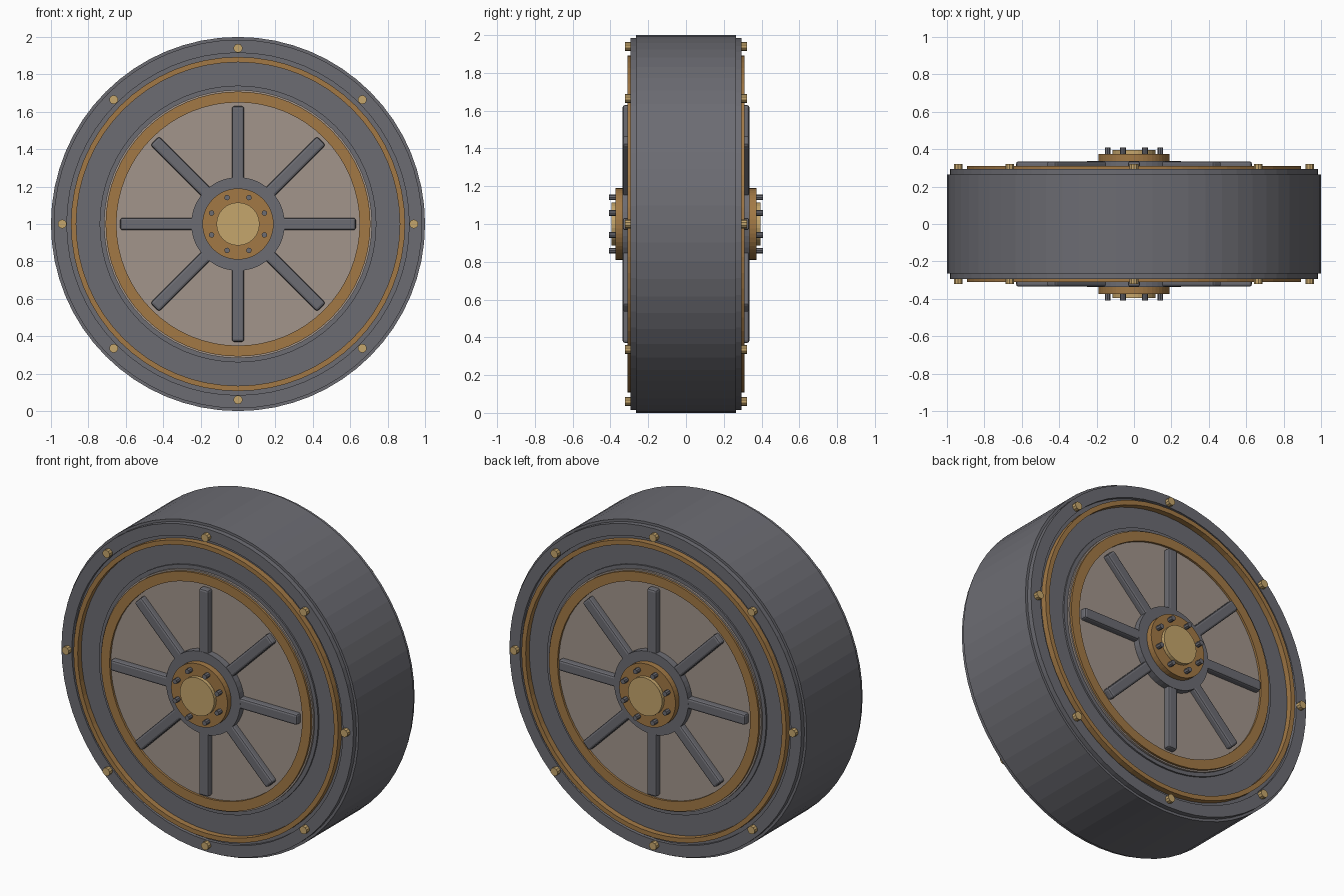
import bpy, bmesh, math
from mathutils import Matrix, Vector

cube = bpy.data.objects.get("Cube")
if cube:
    bpy.data.objects.remove(cube)


def material(name, rgb):
    m = bpy.data.materials.new(name)
    m.use_nodes = True
    m.diffuse_color = (*rgb, 1)
    m.node_tree.nodes["Principled BSDF"].inputs["Base Color"].default_value = (*rgb, 1)
    return m


steel = material("dark_steel", (0.15, 0.15, 0.17))
bronze = material("bronze", (0.36, 0.19, 0.06))
stone = material("warm_grey", (0.36, 0.30, 0.26))
gold = material("pale_gold", (0.56, 0.38, 0.15))

CENTRE = Matrix.Translation((0, 0, 1))
SIDES = {"front": Matrix.Identity(4), "back": Matrix.Rotation(math.pi, 4, "Z")}


def finish(name, bm, mat, placement=Matrix.Identity(4)):
    bmesh.ops.recalc_face_normals(bm, faces=bm.faces)
    mesh = bpy.data.meshes.new(name)
    bm.to_mesh(mesh)
    bm.free()
    mesh.materials.append(mat)
    ob = bpy.data.objects.new(name, mesh)
    ob.matrix_world = CENTRE @ placement
    bpy.context.collection.objects.link(ob)
    return ob


def lathe(name, profile, mat, placement=Matrix.Identity(4), sides=64):
    """Spin a closed (radius, y) profile around the axle."""
    bm = bmesh.new()
    rings = []
    for i in range(sides):
        a = math.tau * i / sides
        rings.append([bm.verts.new((r * math.cos(a), y, r * math.sin(a))) for r, y in profile])
    n = len(profile)
    for i in range(sides):
        a, b = rings[i], rings[(i + 1) % sides]
        for j in range(n):
            k = (j + 1) % n
            bm.faces.new((a[j], a[k], b[k], b[j]))
    return finish(name, bm, mat, placement)


def ring(name, inner, outer, low, high, mat, placement):
    """Flat ring standing out from the wheel's face, between two depths."""
    return lathe(name, [(inner, -low), (outer, -low), (outer, -high), (inner, -high)], mat, placement)


def discs(name, radius, low, high, mat, placement, sides, spots=((0, 0),)):
    """One or more solid round plugs at (x, z) spots."""
    bm = bmesh.new()
    for x, z in spots:
        m = Matrix.Translation((x, -(low + high) / 2, z)) @ Matrix.Rotation(math.pi / 2, 4, "X")
        bmesh.ops.create_cone(bm, cap_ends=True, segments=sides, radius1=radius,
                              radius2=radius, depth=high - low, matrix=m)
    return finish(name, bm, mat, placement)


def circle_spots(radius, offset=0):
    return [(radius * math.cos(math.tau * (i + offset) / 8),
             radius * math.sin(math.tau * (i + offset) / 8)) for i in range(8)]


# Tread drum with a stepped shoulder on both sides
half = [(0.70, 0.275), (0.915, 0.275), (0.915, 0.295), (0.985, 0.295), (0.985, 0.265), (1.0, 0.265)]
lathe("tread_drum", half + [(r, -y) for r, y in reversed(half)], steel)

for side, place in SIDES.items():
    # Face rings and web
    ring(side + "_outer_band", 0.865, 0.893, 0.26, 0.31, bronze, place)
    ring(side + "_inner_step", 0.70, 0.74, 0.26, 0.285, steel, place)
    discs(side + "_web", 0.717, 0.20, 0.297, stone, place, 64)
    ring(side + "_inner_band", 0.65, 0.708, 0.28, 0.31, bronze, place)

    # Spokes
    bm = bmesh.new()
    for i in range(8):
        m = (Matrix.Rotation(math.tau * i / 8, 4, "Y") @ Matrix.Translation((0.42, -0.3025, 0))
             @ Matrix.Diagonal((0.42, 0.065, 0.065, 1)))
        bmesh.ops.create_cube(bm, size=1, matrix=m)
    spokes = finish(side + "_spokes", bm, steel, place)
    bevel = spokes.modifiers.new("soft_edges", "BEVEL")
    bevel.width, bevel.segments = 0.012, 2

    # Hub
    discs(side + "_hub", 0.25, 0.25, 0.337, steel, place, 48)
    discs(side + "_hub_flange", 0.19, 0.32, 0.373, bronze, place, 48)
    discs(side + "_hub_cap", 0.115, 0.36, 0.395, gold, place, 32)
    discs(side + "_hub_bolts", 0.015, 0.36, 0.408, steel, place, 8, circle_spots(0.153, 0.5))

    # Rim bolts
    discs(side + "_rim_bolts", 0.024, 0.28, 0.322, gold, place, 10, circle_spots(0.94))
